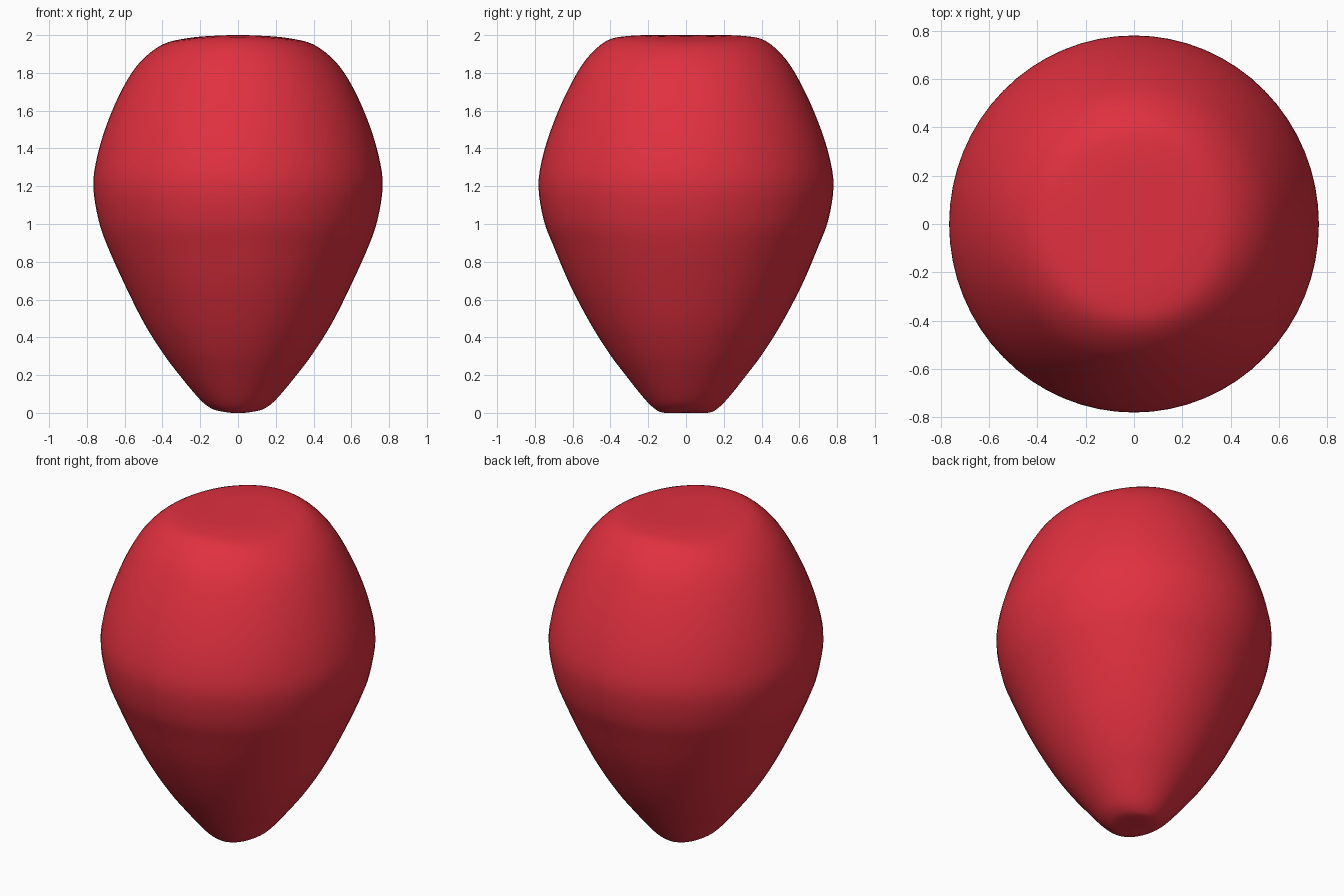
import bpy, bmesh, math

if "Cube" in bpy.data.objects:
    bpy.data.objects.remove(bpy.data.objects["Cube"])

# Profile rows from bottom to top: x radius, z on x side, y radius, z on y side
ROWS = [(0.00, 0.000, 0.00, 0.000), (0.10, 0.010, 0.11, 0.000), (0.155, 0.032, 0.16, 0.018),
        (0.21, 0.080, 0.22, 0.075), (0.31, 0.200, 0.32, 0.200), (0.40, 0.320, 0.41, 0.320),
        (0.50, 0.480, 0.51, 0.480), (0.60, 0.680, 0.615, 0.680), (0.69, 0.880, 0.70, 0.880),
        (0.738, 1.02, 0.753, 1.02), (0.766, 1.20, 0.781, 1.20), (0.745, 1.36, 0.758, 1.36),
        (0.69, 1.54, 0.70, 1.54), (0.61, 1.72, 0.62, 1.72), (0.52, 1.855, 0.53, 1.87),
        (0.40, 1.950, 0.42, 1.970), (0.26, 1.985, 0.30, 1.996), (0.13, 1.996, 0.15, 2.0),
        (0.00, 2.000, 0.00, 2.000)]
SIDES, STEPS = 64, 4


def spline(a, b, c, d, t):
    return 0.5 * (2*b + (c-a)*t + (2*a-5*b+4*c-d)*t*t + (3*b-a-3*c+d)*t**3)


# Smooth the profile rows
mirror = lambda r: (-r[0], r[1], -r[2], r[3])
padded = [mirror(ROWS[1])] + ROWS + [mirror(ROWS[-2])]
fine = []
for i in range(1, len(padded) - 2):
    for s in range(STEPS):
        fine.append([spline(*q, s / STEPS) for q in zip(*padded[i-1:i+3])])

# Loft rings, blending the two side profiles around the body
bm = bmesh.new()
rings = []
for rx, zx, ry, zy in fine[1:]:
    ring = []
    for k in range(SIDES):
        a = 2 * math.pi * k / SIDES
        c, s = math.cos(a), math.sin(a)
        z = min(2.0, max(0.0, zx*c*c + zy*s*s))
        ring.append(bm.verts.new((rx*c, ry*s, z)))
    rings.append(ring)
for lo, hi in zip(rings, rings[1:]):
    for k in range(SIDES):
        n = (k + 1) % SIDES
        bm.faces.new((lo[k], lo[n], hi[n], hi[k]))

# Close both poles
bottom, top = bm.verts.new((0, 0, 0)), bm.verts.new((0, 0, 2))
for k in range(SIDES):
    n = (k + 1) % SIDES
    bm.faces.new((bottom, rings[0][n], rings[0][k]))
    bm.faces.new((top, rings[-1][k], rings[-1][n]))
for f in bm.faces:
    f.smooth = True

mesh = bpy.data.meshes.new("berry_body")
bm.to_mesh(mesh)
bm.free()
body = bpy.data.objects.new("berry_body", mesh)
bpy.context.collection.objects.link(body)

# Red skin
red = bpy.data.materials.new("red_skin")
red.diffuse_color = (0.75, 0.03, 0.05, 1)
red.use_nodes = True
red.node_tree.nodes["Principled BSDF"].inputs["Base Color"].default_value = red.diffuse_color
mesh.materials.append(red)
